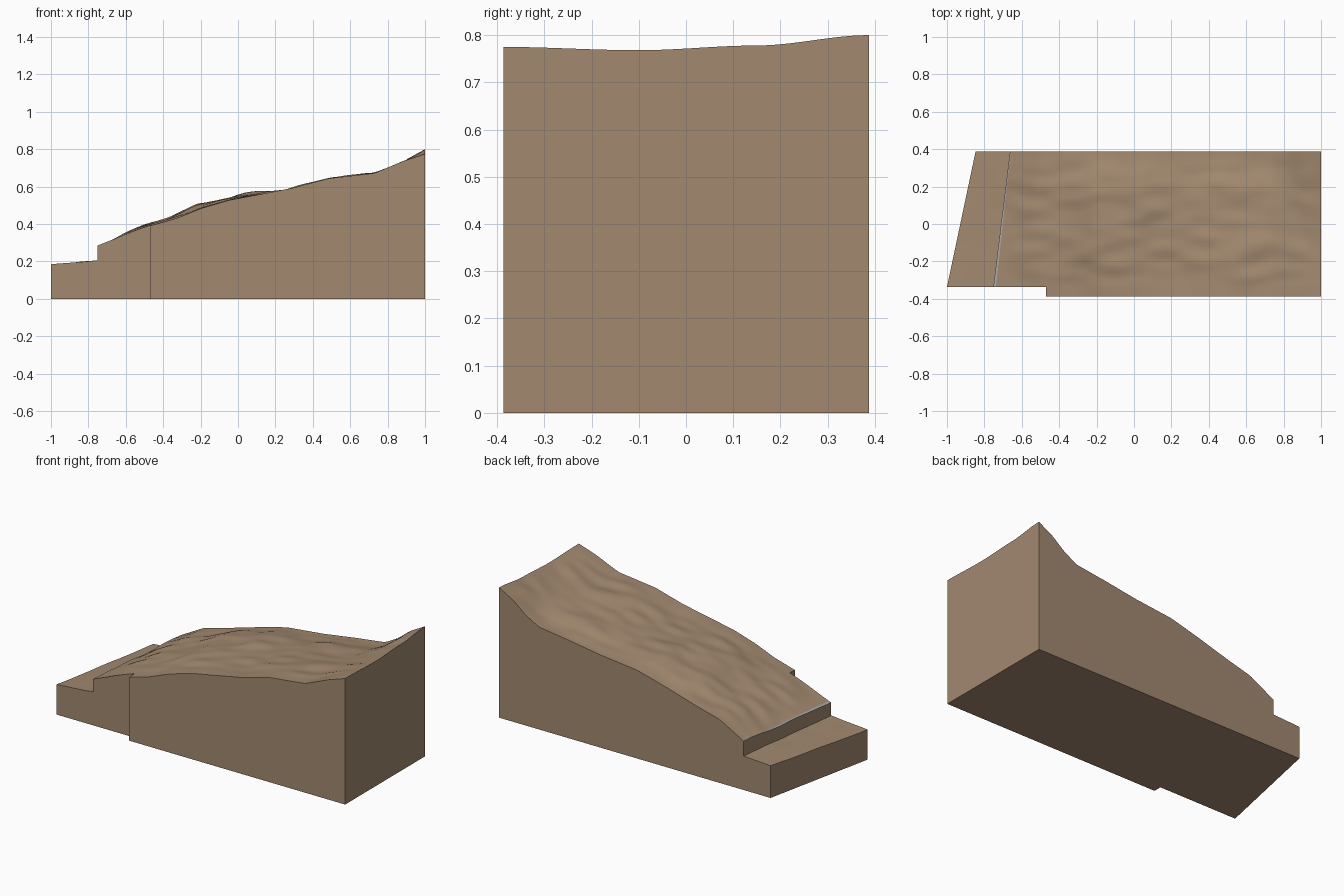
import bpy, bmesh
from math import radians
from mathutils import Vector, noise

if "Cube" in bpy.data.objects:
    bpy.data.objects.remove(bpy.data.objects["Cube"])

Y_BACK, Y_FRONT, Y_NOTCH, X_NOTCH = 0.388, -0.387, -0.337, -0.47

# Hillside profiles (x, z) at several depths y
PROFILES = [
    (-0.387, [(-.75, .285), (-.6, .345), (-.47, .39), (-.33, .43), (-.2, .482), (-.05, .527),
              (.1, .555), (.29, .592), (.48, .643), (.73, .672), (.88, .735), (1, .775)]),
    (-0.10, [(-.75, .28), (-.7, .302), (-.53, .385), (-.38, .43), (-.22, .5), (.03, .555),
             (.25, .58), (.48, .64), (.72, .668), (.85, .72), (1, .768)]),
    (0.15, [(-.7, .285), (-.53, .383), (-.38, .428), (-.22, .507), (-.05, .537), (.03, .566),
            (.25, .58), (.48, .625), (.72, .65), (.85, .71), (1, .778)]),
    (0.388, [(-.665, .3), (-.5, .39), (-.34, .432), (-.14, .49), (.06, .543), (.31, .57),
             (.54, .605), (.73, .63), (.82, .68), (.9, .745), (1, .8)]),
]


def lerp(a, b, t):
    return a + (b - a) * t


def profile_z(points, x):
    if x <= points[0][0]:
        return points[0][1]
    for (x0, z0), (x1, z1) in zip(points, points[1:]):
        if x <= x1:
            return lerp(z0, z1, (x - x0) / (x1 - x0))
    return points[-1][1]


def hill_z(x, y):
    z = profile_z(PROFILES[-1][1], x)
    for (y0, p0), (y1, p1) in zip(PROFILES, PROFILES[1:]):
        if y <= y1:
            t = max(0, (y - y0) / (y1 - y0))
            z = lerp(profile_z(p0, x), profile_z(p1, x), t * t * (3 - 2 * t))
            break
    # worn streaks running along the slope, fading at the borders
    fade = min(1, (Y_BACK - y) / .1, (y - Y_FRONT) / .1, (1 - x) / .1, max(0, x + .76) / .15)
    return z + .011 * max(0, fade) * noise.noise(Vector((x * 6, y * 13, 3.7)))


def ledge_z(x, y, u, v):
    return lerp(lerp(.183, .205, u), lerp(.197, .21, u), v) + .003 * noise.noise(Vector((x * 7, y * 7, 1)))


def material(name, rgb):
    m = bpy.data.materials.new(name)
    m.diffuse_color = (*rgb, 1)
    m.use_nodes = True
    m.node_tree.nodes["Principled BSDF"].inputs["Base Color"].default_value = m.diffuse_color
    return m


# Rows in y: row 0 only exists right of the notch
ROWS = 36
ys = [Y_FRONT] + [lerp(Y_NOTCH, Y_BACK, j / ROWS) for j in range(ROWS + 1)]


def outer_x(v):
    return lerp(-1, -.847, v)


def step_x(v):
    return lerp(-.752, -.663, v)


# Columns: ledge, lip at the top of the step, lower slope, main slope
columns = [("ledge", i / 8) for i in range(9)]
columns += [("lip", 0), ("lip", 1)]
columns += [("lower", i / 10) for i in range(1, 11)]
columns += [("main", i / 64) for i in range(1, 65)]
notch_col = 20

bm = bmesh.new()
verts = {}
for i, (kind, u) in enumerate(columns):
    for j, y in enumerate(ys):
        if j == 0 and i < notch_col:
            continue
        v = max(0, (y - Y_NOTCH) / (Y_BACK - Y_NOTCH))
        lip_end = step_x(v) + lerp(.014, .003, v)
        if kind == "ledge":
            x = lerp(outer_x(v), step_x(v), u)
            z = ledge_z(x, y, u, v)
        else:
            if kind == "lip":
                x = lerp(step_x(v), lip_end, u)
            elif kind == "lower":
                x = lerp(lip_end, X_NOTCH, u)
            else:
                x = lerp(X_NOTCH, 1, u)
            z = hill_z(x, y)
        verts[i, j] = bm.verts.new((x, y, z))

for i in range(len(columns) - 1):
    for j in range(len(ys) - 1):
        keys = [(i, j), (i + 1, j), (i + 1, j + 1), (i, j + 1)]
        if all(k in verts for k in keys):
            f = bm.faces.new([verts[k] for k in keys])
            f.material_index = 1 if columns[i] == ("lip", 0) else 0

# Straight side walls and flat base
rim = [e for e in bm.edges if e.is_boundary]
skirt = bmesh.ops.extrude_edge_only(bm, edges=rim)["geom"]
for g in skirt:
    if isinstance(g, bmesh.types.BMVert):
        g.co.z = 0
    elif isinstance(g, bmesh.types.BMFace):
        g.material_index = 0
bmesh.ops.remove_doubles(bm, verts=bm.verts[:], dist=1e-5)
base = [e for e in bm.edges if e.is_boundary and all(p.co.z < 1e-6 for p in e.verts)]
bmesh.ops.edgenet_fill(bm, edges=base)
bmesh.ops.recalc_face_normals(bm, faces=bm.faces[:])

mesh = bpy.data.meshes.new("hillside_block")
bm.to_mesh(mesh)
bm.free()
mesh.materials.append(material("earth", (.36, .25, .16)))
mesh.materials.append(material("lip_grey", (.4, .4, .42)))
hill = bpy.data.objects.new("hillside_block", mesh)
bpy.context.collection.objects.link(hill)
bpy.context.view_layer.objects.active = hill
hill.select_set(True)
bpy.ops.object.shade_smooth_by_angle(angle=radians(30))
